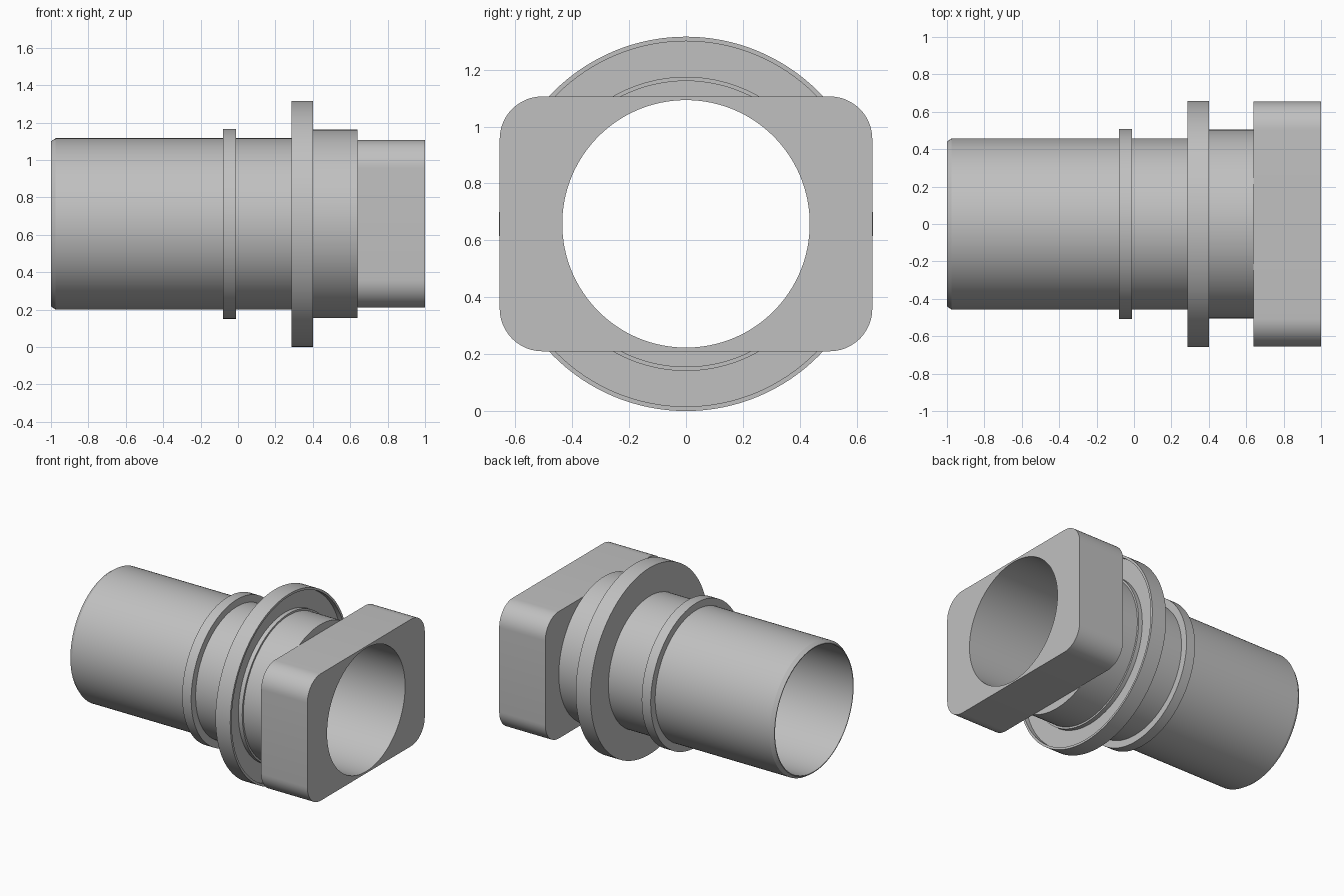
import bpy, bmesh
from math import cos, sin, pi, radians

cube = bpy.data.objects.get("Cube")
if cube:
    bpy.data.objects.remove(cube, do_unlink=True)

AXIS_Z = 0.658
BORE = 0.435
SEGMENTS = 128

metal = bpy.data.materials.new("plain grey")
metal.use_nodes = True
grey = (0.53, 0.53, 0.53, 1)
metal.diffuse_color = grey
metal.node_tree.nodes["Principled BSDF"].inputs["Base Color"].default_value = grey


def finish(name, bm):
    bmesh.ops.recalc_face_normals(bm, faces=bm.faces)
    mesh = bpy.data.meshes.new(name)
    bm.to_mesh(mesh)
    bm.free()
    mesh.materials.append(metal)
    obj = bpy.data.objects.new(name, mesh)
    bpy.context.collection.objects.link(obj)
    obj.location.z = AXIS_Z
    bpy.ops.object.select_all(action="DESELECT")
    obj.select_set(True)
    bpy.context.view_layer.objects.active = obj
    bpy.ops.object.shade_smooth_by_angle(angle=radians(30))
    return obj


def lathe(name, profile):
    """Spin a closed (x, radius) profile about the x axis."""
    bm = bmesh.new()
    rings = [[bm.verts.new((x, r * cos(2 * pi * i / SEGMENTS), r * sin(2 * pi * i / SEGMENTS)))
              for i in range(SEGMENTS)] for x, r in profile]
    for k, a in enumerate(rings):
        b = rings[(k + 1) % len(rings)]
        for i in range(SEGMENTS):
            j = (i + 1) % SEGMENTS
            bm.faces.new((a[i], a[j], b[j], b[i]))
    return finish(name, bm)


def loop_edges(bm, x, points):
    verts = [bm.verts.new((x, y, z)) for y, z in points]
    return [bm.edges.new((v, verts[(i + 1) % len(verts)])) for i, v in enumerate(verts)]


def bored_block(name, x0, x1, half_y, half_z, corner, steps=12):
    """Rounded rectangular block with a round bore along x."""
    outline = []
    for q, (sy, sz) in enumerate(((1, 1), (-1, 1), (-1, -1), (1, -1))):
        for s in range(steps + 1):
            a = (q + s / steps) * pi / 2
            outline.append((sy * (half_y - corner) + corner * cos(a),
                            sz * (half_z - corner) + corner * sin(a)))
    circle = [(BORE * cos(2 * pi * i / SEGMENTS), BORE * sin(2 * pi * i / SEGMENTS))
              for i in range(SEGMENTS)]
    bm = bmesh.new()
    edges = loop_edges(bm, x0, outline) + loop_edges(bm, x0, circle)
    bmesh.ops.triangle_fill(bm, edges=edges, use_beauty=True, normal=(1, 0, 0))
    grown = bmesh.ops.extrude_face_region(bm, geom=bm.faces[:], use_keep_orig=True)["geom"]
    bmesh.ops.translate(bm, vec=(x1 - x0, 0, 0),
                        verts=[g for g in grown if isinstance(g, bmesh.types.BMVert)])
    return finish(name, bm)


# Hollow sleeve with narrow collar, recessed flange and neck
lathe("flanged_sleeve", [
    (-1.0, BORE), (-1.0, 0.441), (-0.975, 0.458),
    (-0.08, 0.458), (-0.08, 0.508), (-0.01, 0.508), (-0.01, 0.458),
    (0.285, 0.458), (0.285, 0.658), (0.4, 0.658),
    (0.4, 0.642), (0.365, 0.642), (0.365, 0.517), (0.395, 0.517), (0.395, 0.504),
    (0.64, 0.504), (0.64, BORE)])

# Rounded end block
bored_block("end_block", 0.64, 1.0, 0.655, 0.448, 0.15)
